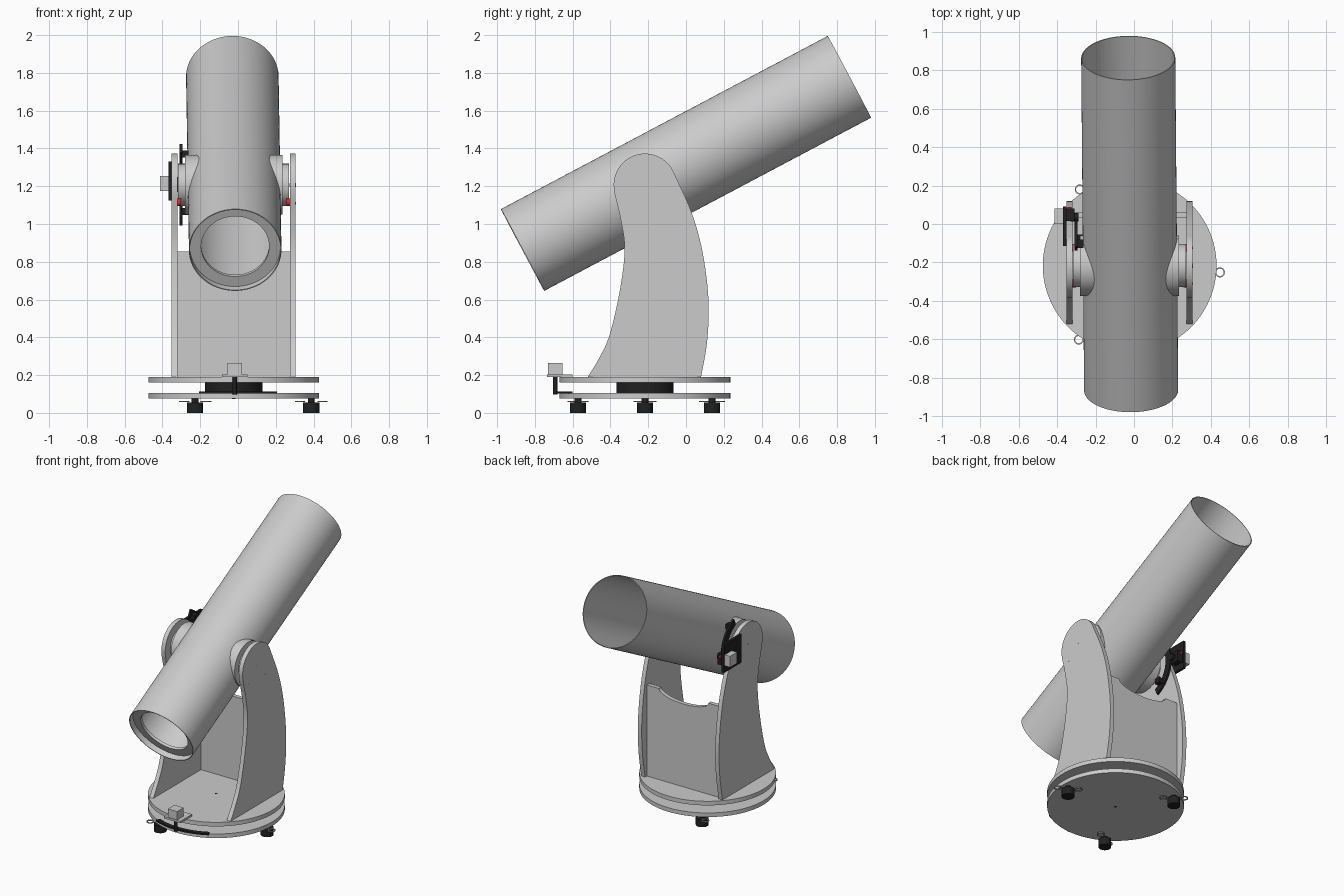
import bpy, bmesh
from math import sin, cos, pi, radians, sqrt
from mathutils import Vector as V

if "Cube" in bpy.data.objects:
    bpy.data.objects.remove(bpy.data.objects["Cube"])


def material(name, col):
    m = bpy.data.materials.new(name)
    m.diffuse_color = col
    m.use_nodes = True
    m.node_tree.nodes["Principled BSDF"].inputs["Base Color"].default_value = m.diffuse_color
    return m


BLACK = material("black", (0.015, 0.015, 0.015, 1))
RED = material("red", (0.8, 0.02, 0.02, 1))
CX, CY = -0.0225, -0.217          # base centre
AZ = 1.207                        # altitude axis height


def finish(name, bm, mat=None):
    bmesh.ops.recalc_face_normals(bm, faces=bm.faces[:])
    me = bpy.data.meshes.new(name)
    bm.to_mesh(me)
    bm.free()
    ob = bpy.data.objects.new(name, me)
    bpy.context.collection.objects.link(ob)
    if mat:
        me.materials.append(mat)
    bpy.ops.object.select_all(action='DESELECT')
    ob.select_set(True)
    bpy.context.view_layer.objects.active = ob
    bpy.ops.object.shade_smooth_by_angle(angle=radians(30))
    return ob


def pipe(name, p0, p1, r, r_in=0, mat=None, n=64):
    """Cylinder from p0 to p1, hollow when r_in is set."""
    p0, p1 = V(p0), V(p1)
    q = (p1 - p0).to_track_quat('Z', 'Y')
    bm = bmesh.new()

    def ring(c, rad):
        return [bm.verts.new(c + q @ V((rad * cos(2 * pi * i / n), rad * sin(2 * pi * i / n), 0))) for i in range(n)]

    if r_in:
        rings = [ring(p0, r), ring(p1, r), ring(p1, r_in), ring(p0, r_in)]
        pairs = [(rings[k], rings[(k + 1) % 4]) for k in range(4)]
    else:
        rings = [ring(p0, r), ring(p1, r)]
        pairs = [rings]
        for g in rings:
            bm.faces.new(g)
    for a, b in pairs:
        for i in range(n):
            j = (i + 1) % n
            bm.faces.new((a[i], a[j], b[j], b[i]))
    return finish(name, bm, mat)


def prism(name, pts, vec, mat=None):
    """Planar outline pushed along vec."""
    bm = bmesh.new()
    f = bm.faces.new([bm.verts.new(p) for p in pts])
    ext = bmesh.ops.extrude_face_region(bm, geom=[f], use_keep_orig=True)
    bmesh.ops.translate(bm, vec=vec, verts=[e for e in ext['geom'] if isinstance(e, bmesh.types.BMVert)])
    return finish(name, bm, mat)


def box(name, x0, x1, y0, y1, z0, z1, mat=None):
    return prism(name, [(x0, y0, z0), (x1, y0, z0), (x1, y1, z0), (x0, y1, z0)], (0, 0, z1 - z0), mat)


def spline(pts, n=6):
    """Smooth curve through 2D points."""
    P = [V(p) for p in pts]
    P = [2 * P[0] - P[1]] + P + [2 * P[-1] - P[-2]]
    out = []
    for a, b, c, d in zip(P, P[1:], P[2:], P[3:]):
        for k in range(n):
            t = k / n
            out.append(0.5 * (2 * b + (c - a) * t + (2 * a - 5 * b + 4 * c - d) * t * t + (3 * b - a - 3 * c + d) * t ** 3))
    return out + [P[-2]]


def arc(r0, r1, a0, a1, n=28):
    """2D outline of a curved strip, angles in degrees."""
    A = [radians(a0 + (a1 - a0) * i / n) for i in range(n + 1)]
    return [(r1 * cos(a), r1 * sin(a)) for a in A] + [(r0 * cos(a), r0 * sin(a)) for a in reversed(A)]


# rocker base: two round boards and the bearing between them
pipe("ground_board", (CX, CY, 0.075), (CX, CY, 0.105), 0.4525, n=96)
pipe("azimuth_bearing", (CX, CY, 0.105), (CX, CY, 0.16), 0.152, mat=BLACK)
pipe("turning_board", (CX, CY, 0.16), (CX, CY, 0.19), 0.4525, n=96)
for z0, z1 in ((0.0745, 0.08), (0.185, 0.1905)):
    pipe("pivot_bolt", (CX, CY, z0), (CX, CY, z1), 0.009, mat=BLACK, n=16)

# levelling feet with wing loops
for k, off in enumerate(((0.06, -0.035), (-0.055, 0.042), (0.06, 0.03))):
    a = k * 2 * pi / 3
    x, y = CX + 0.41 * cos(a), CY + 0.41 * sin(a)
    pipe("foot", (x, y, 0), (x, y, 0.054), 0.043, mat=BLACK, n=32)
    pipe("foot_stem", (x, y, 0.05), (x, y, 0.08), 0.018, mat=BLACK, n=20)
    for s in (-1, 1):
        ex, ey = x + s * off[0], y + s * off[1]
        pipe("foot_wing", (ex, ey, 0.058), (ex, ey, 0.064), 0.026, 0.019, n=24)

# side boards with a rounded top
front = spline([(-0.52, 0.19), (-0.46, 0.29), (-0.404, 0.415), (-0.35, 0.65), (-0.325, 0.864), (-0.345, 1.02), (-0.378, 1.16)])
top = [(CY + 0.166 * cos(radians(a)), AZ + 0.166 * sin(radians(a))) for a in range(185, 20, -8)]
back = spline([(-0.062, 1.267), (0.03, 1.06), (0.088, 0.85), (0.119, 0.6), (0.112, 0.38), (0.08, 0.19)])
profile = front + top + back
for side, x0 in (("right", 0.274), ("left", -0.351)):
    prism(side + "_side_board", [(x0, p[0], p[1]) for p in profile], (0.031, 0, 0))
    for y, z, r in ((CY, AZ, 0.011), (-0.31, 1.11, 0.006), (-0.124, 1.11, 0.006)):
        pipe(side + "_bolt", (x0 - 0.001, y, z), (x0 + 0.032, y, z), r, mat=None, n=16)

# rear cross board with a dip for the tube
dip = [(CX + 0.2 * cos(pi * i / 20), 0.855 - 0.06 * sin(pi * i / 20)) for i in range(21)]
outline = [(-0.32, 0.19), (0.274, 0.19), (0.274, 0.855)] + dip + [(-0.32, 0.855)]
prism("cross_board", [(x, 0.03, z) for x, z in outline], (0, 0.03, 0))

# optical tube, open at both ends, with a recessed ring at the low end
R = 0.245
low, high = V((-0.0148, -0.865, 0.8625)), V((-0.0300, 0.865, 1.779))
d = (high - low).normalized()
pipe("telescope_tube", low, high, R, R - 0.005, n=96)
pipe("mirror_ring", low + d * 0.04, low + d * 0.06, R - 0.003, 0.18, n=96)

# altitude bearings: flanges shaped to the tube, hubs and red rollers
u = V((0, d.y, d.z)).normalized()
w = V((0, -u.z, u.y))
for s, side in ((1, "right"), (-1, "left")):
    bm = bmesh.new()
    n, r, c = 64, 0.158, V((CX, CY, AZ))
    inner, outer = [], []
    for i in range(n):
        a = 2 * pi * i / n
        p = c + u * r * cos(a) + w * r * sin(a)
        depth = sqrt(R * R - (r * sin(a)) ** 2) - 0.004
        inner.append(bm.verts.new(p + V((s * depth, 0, 0))))
        outer.append(bm.verts.new(p + V((s * 0.258, 0, 0))))
    for i in range(n):
        j = (i + 1) % n
        bm.faces.new((inner[i], inner[j], outer[j], outer[i]))
    bm.faces.new(outer)
    finish(side + "_flange", bm)
    face = 0.274 if s > 0 else -0.32
    pipe(side + "_hub", (CX + s * 0.255, CY, AZ), (face - s * 0.003, CY, AZ), 0.112)
    for y in (-0.31, -0.124):
        pipe(side + "_roller", (face - s * 0.017, y, 1.115), (face, y, 1.115), 0.02, mat=RED, n=24)

# altitude drive on the left: curved rack, bracket and motor
prism("altitude_rack", [(-0.309, CY + a, AZ + b) for a, b in arc(0.19, 0.238, -65, 65)], (0.014, 0, 0), BLACK)
for a in (-45, 55):
    y, z = CY + 0.2 * cos(radians(a)), AZ + 0.2 * sin(radians(a))
    box("rack_tab", -0.3, -0.262, y - 0.022, y + 0.022, z - 0.018, z + 0.018, BLACK)
box("drive_plate", -0.369, -0.351, -0.115, 0.09, 1.125, 1.33, BLACK)
box("drive_bracket", -0.352, -0.31, 0.015, 0.08, 1.17, 1.25, BLACK)
pipe("drive_pinion", (-0.33, 0.035, 1.21), (-0.29, 0.035, 1.21), 0.022, mat=BLACK, n=24)
pipe("drive_button", (-0.335, 0.075, 1.235), (-0.335, 0.088, 1.235), 0.01, mat=RED, n=16)
box("altitude_motor", -0.413, -0.368, 0.0, 0.08, 1.175, 1.255)

# azimuth drive at the front: curved rack, plate, shaft and motor
prism("azimuth_rack", [(CX + a, CY + b, 0.103) for a, b in arc(0.44, 0.472, 247, 299)], (0, 0, 0.011), BLACK)
box("motor_plate", -0.085, 0.05, -0.735, -0.6, 0.19, 0.204)
box("azimuth_motor", -0.055, 0.02, -0.73, -0.655, 0.204, 0.265)
pipe("azimuth_shaft", (-0.0175, -0.692, 0.098), (-0.0175, -0.692, 0.195), 0.011, mat=BLACK, n=20)
